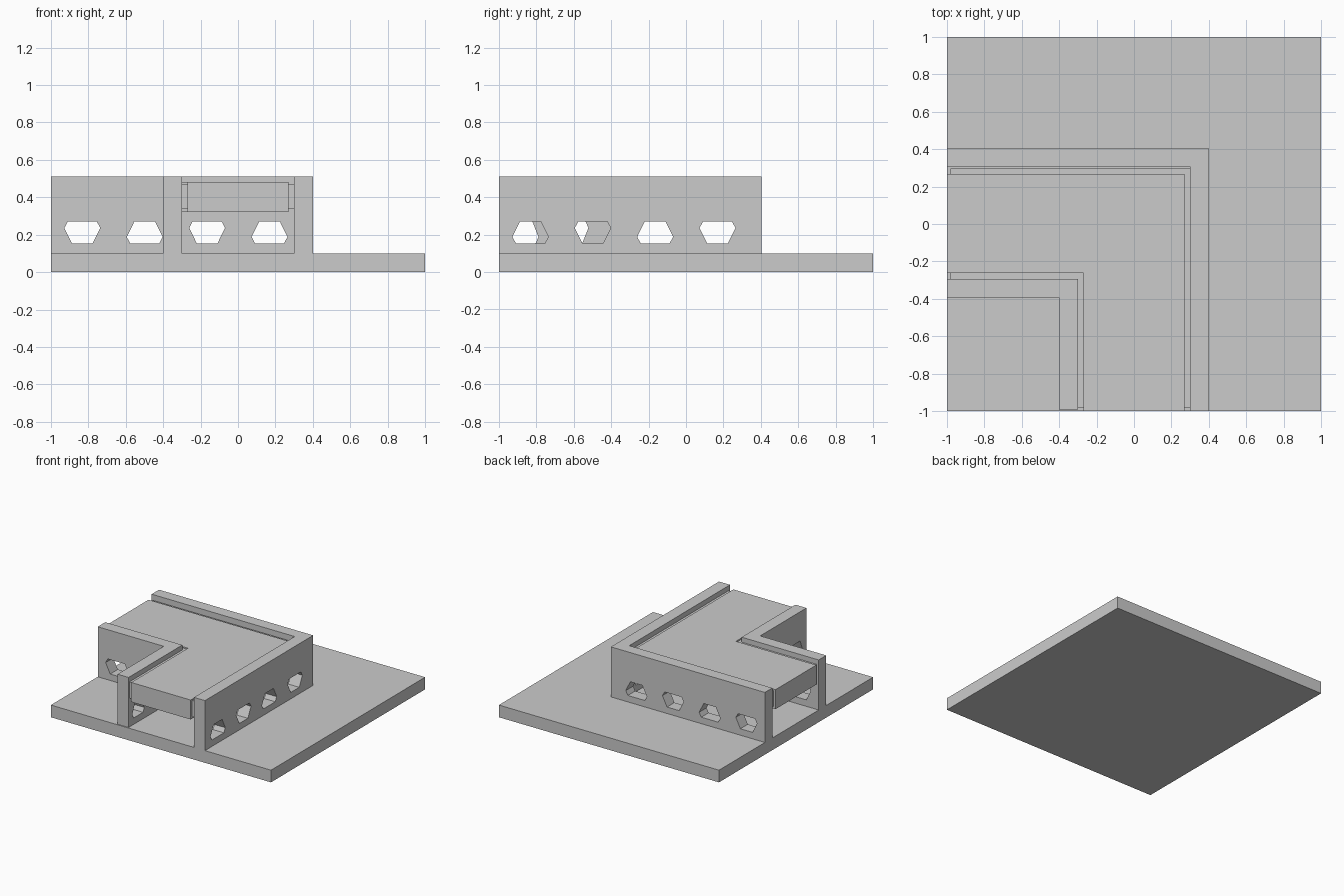
import bpy, bmesh

if "Cube" in bpy.data.objects:
    bpy.data.objects.remove(bpy.data.objects["Cube"])


def prism(name, outline, axis, lo, hi):
    """Extrude a 2D outline along an axis (0=x, 1=y, 2=z) from lo to hi."""
    def place(p, d):
        return {0: (d, p[0], p[1]), 1: (p[0], d, p[1]), 2: (p[0], p[1], d)}[axis]
    bm = bmesh.new()
    a = [bm.verts.new(place(p, lo)) for p in outline]
    b = [bm.verts.new(place(p, hi)) for p in outline]
    n = len(outline)
    bm.faces.new(a)
    bm.faces.new(b)
    for i in range(n):
        j = (i + 1) % n
        bm.faces.new((a[i], a[j], b[j], b[i]))
    bmesh.ops.recalc_face_normals(bm, faces=bm.faces)
    mesh = bpy.data.meshes.new(name)
    bm.to_mesh(mesh)
    bm.free()
    obj = bpy.data.objects.new(name, mesh)
    bpy.context.collection.objects.link(obj)
    return obj


def corner(x0, x1, y0, y1, x_end=-1.0, y_end=-1.0):
    """L-shaped strip bending around the corner, between x0..x1 and y0..y1."""
    return [(x_end, y1), (x1, y1), (x1, y_end), (x0, y_end), (x0, y0), (x_end, y0)]


def hexagon(c, flip, s=1.0):
    """Uneven hexagon: wide at the top, or at the bottom when flip is -1."""
    z = 0.212
    return [(c - 0.096 * s, z + 0.024 * flip), (c - 0.077 * s, z + 0.059 * flip),
            (c + 0.077 * s, z + 0.059 * flip), (c + 0.096 * s, z + 0.024 * flip),
            (c + 0.055 * s, z - 0.059 * flip), (c - 0.055 * s, z - 0.059 * flip)]


def cut(obj, axis, lo, hi, count, first, s=1.0):
    """Cut a row of alternating hexagonal windows, spaced from -1."""
    for i in range(count):
        c = -1 + (0.168 + i * 0.3335) * s
        cutter = prism("window_cutter", hexagon(c, first * (-1) ** i, s), axis, lo, hi)
        cutter.hide_render = True
        mod = obj.modifiers.new("window", 'BOOLEAN')
        mod.operation = 'DIFFERENCE'
        mod.solver = 'EXACT'
        mod.object = cutter
        bpy.context.view_layer.objects.active = obj
        bpy.ops.object.modifier_apply(modifier=mod.name)
        bpy.data.objects.remove(cutter)


# Square base plate
prism("base_plate", [(-1, -1), (1, -1), (1, 1), (-1, 1)], 2, 0, 0.1)

# Outer and inner corner walls with windows
outer = prism("outer_wall", corner(0.3, 0.4, 0.308, 0.404), 2, 0.1, 0.511)
cut(outer, 1, 0.25, 0.45, 4, 1)
cut(outer, 0, 0.25, 0.45, 4, -1)
inner = prism("inner_wall", corner(-0.4, -0.3, -0.392, -0.294, y_end=-0.992), 2, 0.1, 0.511)
cut(inner, 1, -0.45, -0.25, 2, 1)
cut(inner, 0, -0.45, -0.25, 2, -1, 0.8)

# Raised deck bending between the walls
prism("deck", corner(-0.27, 0.27, -0.263, 0.267), 2, 0.321, 0.481)

# Recessed strips joining the deck to the walls
prism("outer_strip", corner(0.27, 0.3, 0.267, 0.296, -0.98, -0.98), 2, 0.337, 0.47)
prism("inner_strip", corner(-0.3, -0.27, -0.294, -0.263, -0.98, -0.98), 2, 0.337, 0.47)
